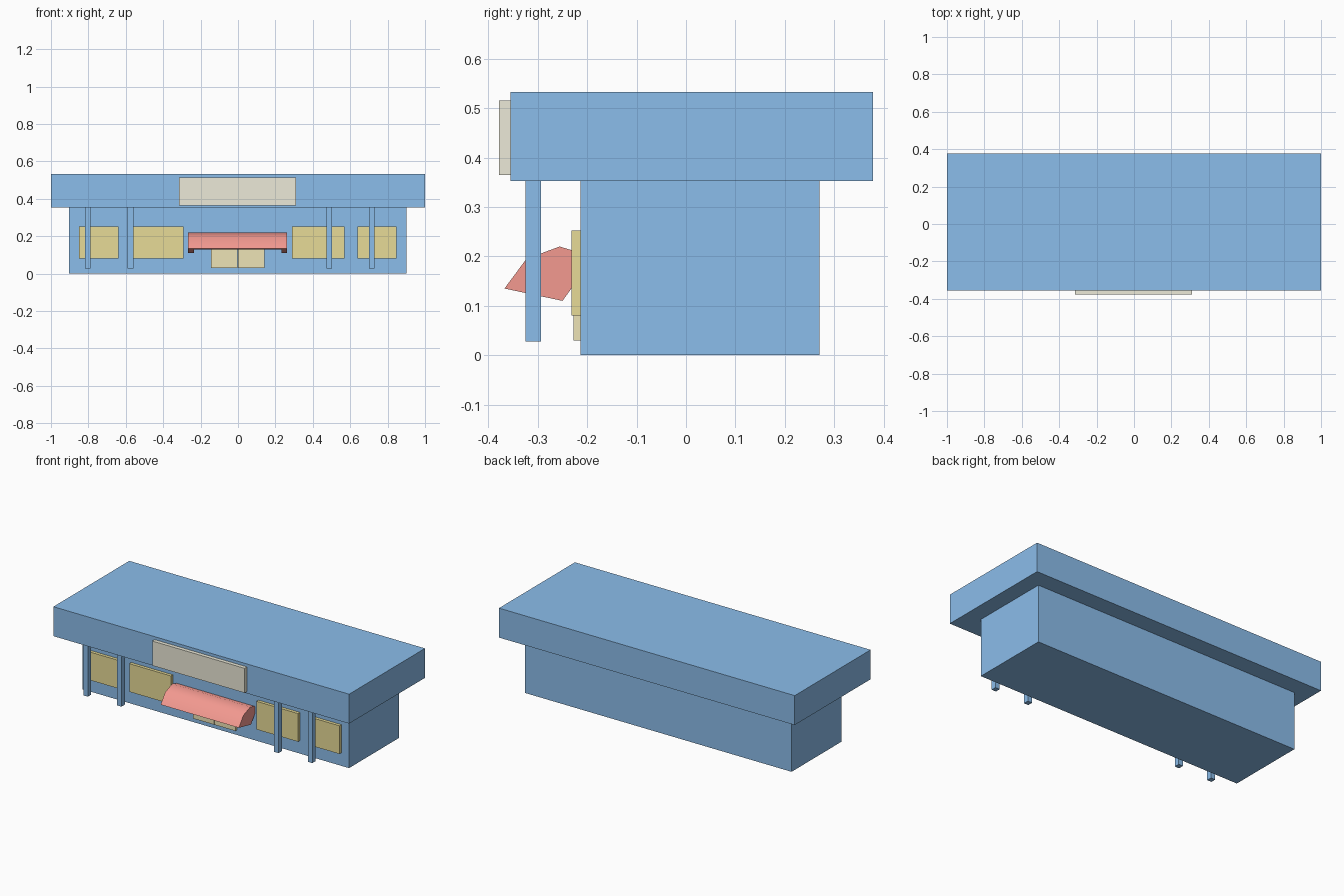
import bpy, bmesh
from math import radians, cos, sin

if "Cube" in bpy.data.objects:
    bpy.data.objects.remove(bpy.data.objects["Cube"])


def material(name, r, g, b):
    m = bpy.data.materials.new(name)
    m.diffuse_color = (r, g, b, 1)
    m.use_nodes = True
    m.node_tree.nodes["Principled BSDF"].inputs["Base Color"].default_value = m.diffuse_color
    return m


BLUE = material("blue", 0.26, 0.51, 0.83)
RED = material("red", 0.90, 0.32, 0.28)
YELLOW = material("window_yellow", 0.80, 0.71, 0.31)
PALE = material("door_yellow", 0.85, 0.77, 0.47)
CREAM = material("cream", 0.84, 0.82, 0.69)


def box(name, x, y, z, mat):
    """Box from (min, max) ranges."""
    bpy.ops.mesh.primitive_cube_add(size=1, location=[(a + b) / 2 for a, b in (x, y, z)])
    ob = bpy.context.object
    ob.name = name
    ob.scale = [b - a for a, b in (x, y, z)]
    bpy.ops.object.transform_apply(location=False, rotation=False, scale=True)
    ob.data.materials.append(mat)
    return ob


def prism(bm, profile, x0, x1):
    """Extrude a (y, z) profile along x into bm."""
    face = bm.faces.new([bm.verts.new((x0, y, z)) for y, z in profile])
    ext = bmesh.ops.extrude_face_region(bm, geom=[face])["geom"]
    bmesh.ops.translate(bm, vec=(x1 - x0, 0, 0),
                        verts=[v for v in ext if isinstance(v, bmesh.types.BMVert)])


# Main building and overhanging roof
box("building_body", (-0.903, 0.900), (-0.213, 0.270), (0, 0.353), BLUE)
box("roof_block", (-1, 1), (-0.355, 0.378), (0.353, 0.533), BLUE)
box("sign_board", (-0.315, 0.310), (-0.378, -0.355), (0.365, 0.515), CREAM)

# Porch posts hanging from the roof
for i, x in enumerate((-0.803, -0.575, 0.487, 0.715)):
    box(f"porch_post_{i + 1}", (x - 0.015, x + 0.015), (-0.325, -0.293), (0.028, 0.353), BLUE)

# Windows
for i, xr in enumerate(((-0.850, -0.640), (-0.573, -0.292), (0.288, 0.569), (0.638, 0.848))):
    box(f"window_{i + 1}", xr, (-0.232, -0.213), (0.08, 0.252), YELLOW)

# Double door
box("door_left", (-0.145, -0.004), (-0.228, -0.213), (0.03, 0.19), PALE)
box("door_right", (0.0, 0.142), (-0.228, -0.213), (0.03, 0.19), PALE)

# Awning: hollow tilted quarter barrel with thick end panels
cy, cz = -0.25, 0.11
angles = [radians(a) for a in (168, 130.5, 93, 54)]
radii = (0.120, 0.112, 0.110, 0.110)


def arc(inset):
    return [(cy + (r - inset) * cos(a), cz + (r - inset) * sin(a))
            for a, r in zip(angles, radii)]


bm = bmesh.new()
prism(bm, arc(0) + arc(0.03)[::-1], -0.236, 0.233)
for x0, x1 in ((-0.266, -0.236), (0.233, 0.263)):
    prism(bm, arc(0) + [(cy, cz)], x0, x1)
# Merge shell and panels, dropping the hidden seam edges on the outer curve
bmesh.ops.remove_doubles(bm, verts=bm.verts, dist=0.0001)
bmesh.ops.recalc_face_normals(bm, faces=bm.faces)
me = bpy.data.meshes.new("awning")
bm.to_mesh(me)
bm.free()
awning = bpy.data.objects.new("awning", me)
bpy.context.collection.objects.link(awning)
me.materials.append(RED)
bpy.ops.object.select_all(action='DESELECT')
awning.select_set(True)
bpy.context.view_layer.objects.active = awning
bpy.ops.object.shade_smooth_by_angle(angle=radians(42))
